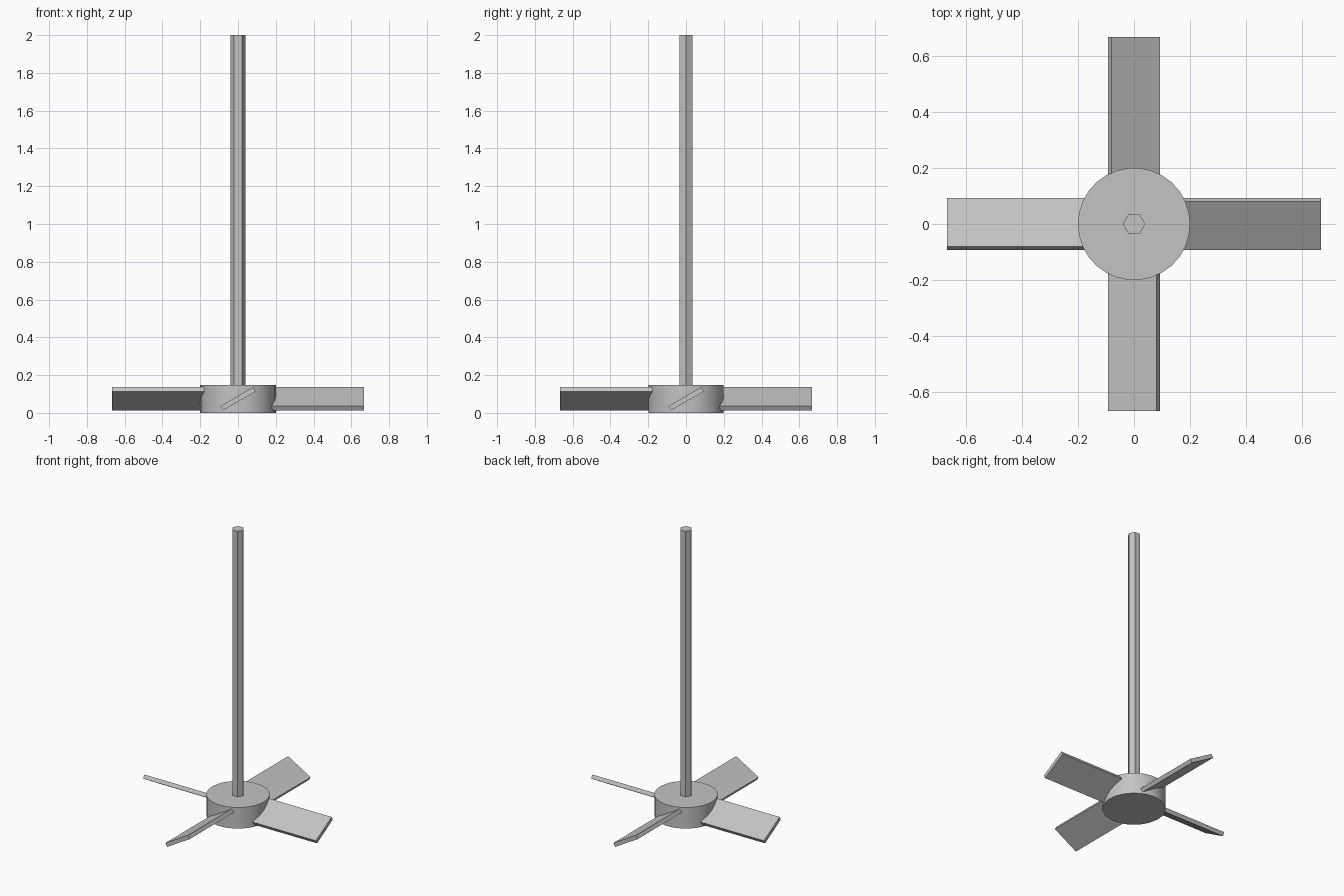
import bpy
import math
from mathutils import Matrix

cube = bpy.data.objects.get("Cube")
if cube:
    bpy.data.objects.remove(cube, do_unlink=True)

HUB_HEIGHT = 0.147
BLADE_TILT = math.radians(-30)

grey = bpy.data.materials.new("plain_grey")
grey.use_nodes = True
grey.diffuse_color = (0.55, 0.55, 0.55, 1)
grey.node_tree.nodes["Principled BSDF"].inputs["Base Color"].default_value = grey.diffuse_color


def prism(name, sides, radius, bottom, top):
    """Upright cylinder with a corner on the x axis."""
    bpy.ops.mesh.primitive_cylinder_add(
        vertices=sides, radius=radius, depth=top - bottom, location=(0, 0, (bottom + top) / 2))
    obj = bpy.context.object
    obj.name = name
    obj.data.transform(Matrix.Rotation(math.pi / 2, 4, "Z"))
    obj.data.materials.append(grey)
    return obj


# Round hub with a smooth wall
prism("hub", 30, 0.2, 0, HUB_HEIGHT)
bpy.ops.object.shade_smooth_by_angle(angle=math.radians(30))

# Hexagonal shaft
prism("shaft", 6, 0.04, HUB_HEIGHT - 0.02, 2)

# Four pitched blades, each rooted inside the hub
ROOT, TIP = 0.1, 0.667
for i, side in enumerate(("front", "left", "back", "right")):
    bpy.ops.mesh.primitive_cube_add(size=1)
    blade = bpy.context.object
    blade.name = side + "_blade"
    blade.data.transform(
        Matrix.Translation((0, 0, HUB_HEIGHT / 2 + 0.001))
        @ Matrix.Rotation(i * math.pi / 2, 4, "Z")
        @ Matrix.Translation((0, -(ROOT + TIP) / 2, 0))
        @ Matrix.Rotation(BLADE_TILT, 4, "Y")
        @ Matrix.Diagonal((0.2, TIP - ROOT, 0.027, 1)))
    blade.data.materials.append(grey)
